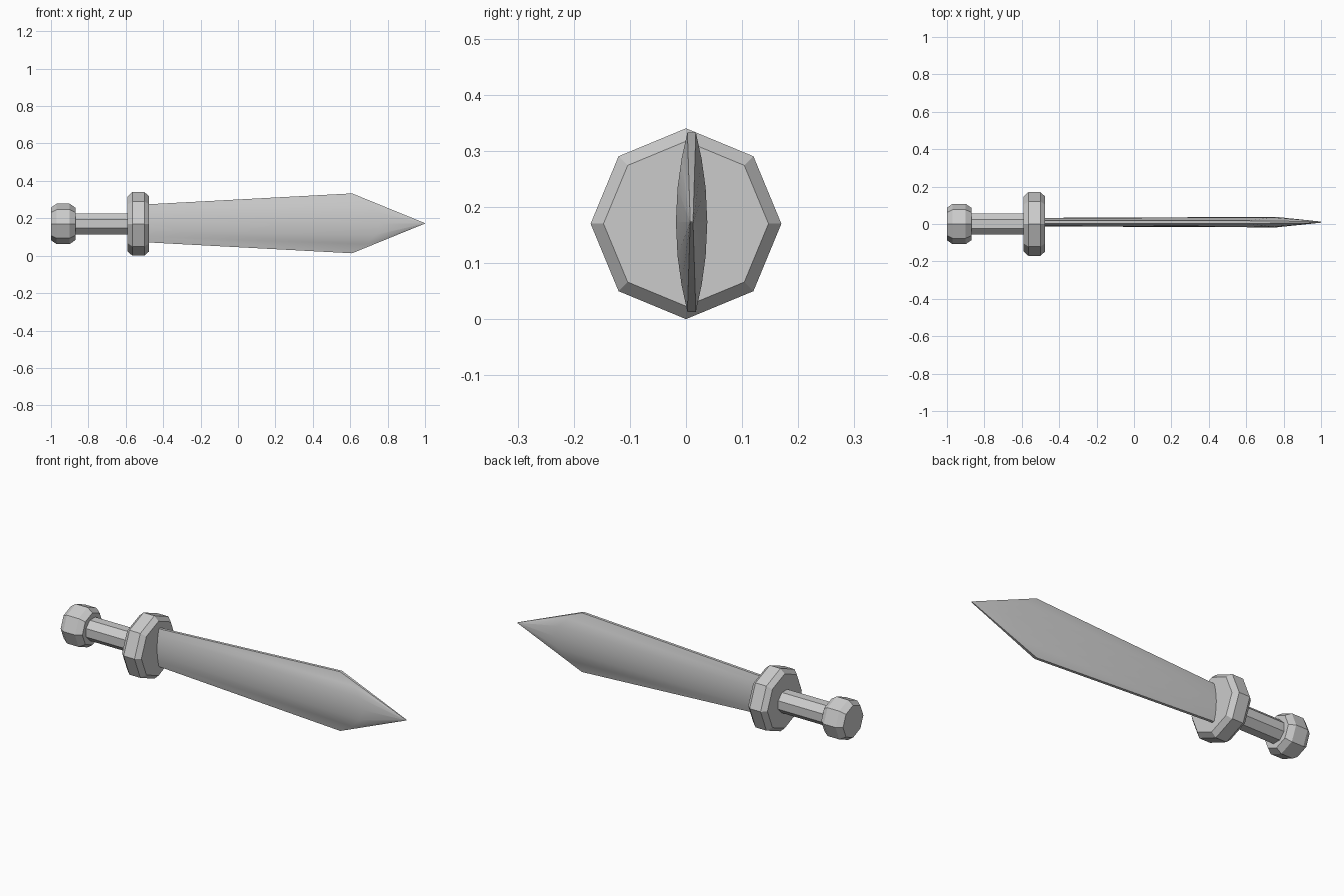
import bpy
from math import sin, cos, pi, radians

if "Cube" in bpy.data.objects:
    bpy.data.objects.remove(bpy.data.objects["Cube"])

AXIS_Z = 0.17


def skin(name, rings):
    """Bridge equal-sized vertex rings into a closed solid."""
    n = len(rings[0])
    verts = [v for ring in rings for v in ring]
    faces = [(a * n + i, a * n + (i + 1) % n, (a + 1) * n + (i + 1) % n, (a + 1) * n + i)
             for a in range(len(rings) - 1) for i in range(n)]
    faces.append(tuple(reversed(range(n))))
    faces.append(tuple(range(len(verts) - n, len(verts))))
    mesh = bpy.data.meshes.new(name)
    mesh.from_pydata(verts, [], faces)
    obj = bpy.data.objects.new(name, mesh)
    bpy.context.collection.objects.link(obj)
    return obj


def turned(name, profile, turn=0.0, sides=8):
    """Faceted lathe about the long axis; profile is (x, radius) pairs."""
    angles = [2 * pi * i / sides + turn for i in range(sides)]
    return skin(name, [[(x, r * cos(a), AXIS_Z + r * sin(a)) for a in angles]
                       for x, r in profile])


# Octagonal hilt parts
turned("pommel", [(-1, 0.087), (-0.97, 0.108), (-0.90, 0.108), (-0.87, 0.087)])
turned("grip", [(-0.88, 0.06), (-0.58, 0.06)], turn=pi / 8)
turned("guard", [(-0.59, 0.147), (-0.565, 0.17), (-0.5, 0.17), (-0.475, 0.147)])

# Blade: lens section with narrow flat edges, shoulder bowed toward the tip
BLADE_Y, BLADE_Z = 0.01, 0.173
STEPS = [-1, -0.7, -0.38, 0, 0.38, 0.7, 1]


def blade_section(x, bow, half_height, edge, middle):
    def point(s, side):
        bulge = 1 - s * s
        return (x + bow * bulge, BLADE_Y + side * (edge + (middle - edge) * bulge),
                BLADE_Z + half_height * s)
    return [point(s, 1) for s in STEPS] + [point(s, -1) for s in reversed(STEPS)]


blade = skin("blade", [
    blade_section(-0.48, 0, 0.102, 0.0075, 0.023),
    blade_section(0.61, 0.15, 0.16, 0.0075, 0.028),
    blade_section(1.0, 0, 0.001, 0.0025, 0.003),
])
bpy.ops.object.select_all(action='DESELECT')
blade.select_set(True)
bpy.context.view_layer.objects.active = blade
bpy.ops.object.shade_smooth_by_angle(angle=radians(30))
